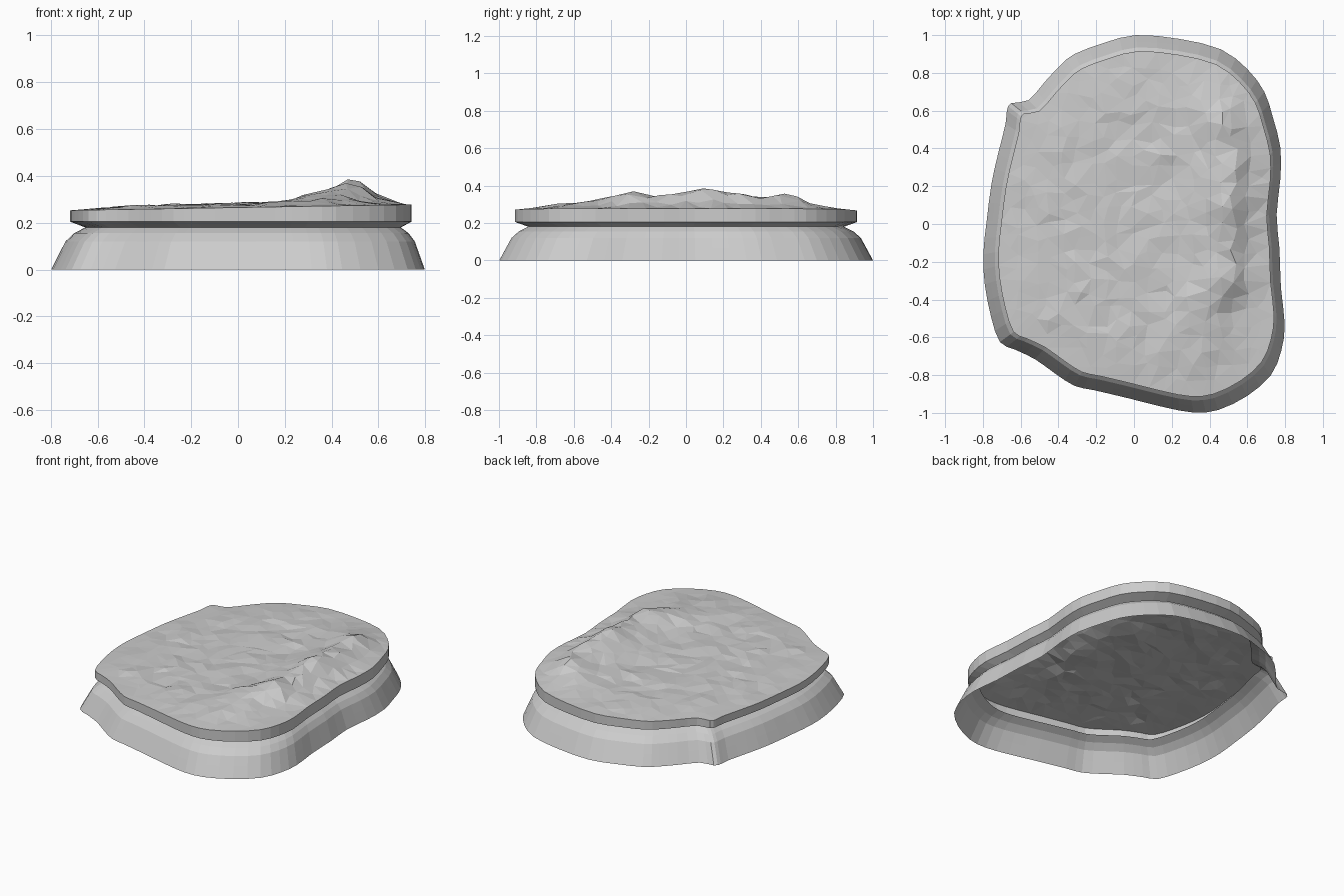
import bpy, math, random
from mathutils import Vector, noise
from mathutils.geometry import delaunay_2d_cdt, intersect_point_line

if "Cube" in bpy.data.objects:
    bpy.data.objects.remove(bpy.data.objects["Cube"])

random.seed(4)

# Footprint of the base, seen from above
PTS = [(.01, 1), (.24, .98), (.46, .925), (.6, .82), (.69, .7), (.735, .565), (.775, .405),
       (.775, .24), (.755, .05), (.77, -.13), (.778, -.34), (.798, -.53), (.78, -.67), (.725, -.8),
       (.6, -.91), (.445, -.985), (.315, -.998), (.16, -.97), (-.02, -.925), (-.21, -.88),
       (-.315, -.857), (-.42, -.79), (-.525, -.715), (-.63, -.665), (-.71, -.625), (-.757, -.49),
       (-.79, -.32), (-.798, -.16), (-.78, .015), (-.755, .21), (-.72, .37), (-.68, .53),
       (-.673, .6), (-.65, .64), (-.56, .655), (-.47, .755), (-.39, .84), (-.315, .9), (-.155, .96)]
PTS = [Vector(p) for p in reversed(PTS)]
OUTLINE = []
for i, p in enumerate(PTS):
    a, q, b = PTS[i - 1], PTS[(i + 1) % len(PTS)], PTS[(i + 2) % len(PTS)]
    OUTLINE += [p, (9 * (p + q) - a - b) / 16]
N = len(OUTLINE)


def make(name, verts, faces):
    me = bpy.data.meshes.new(name)
    me.from_pydata(verts, [], faces)
    me.update()
    ob = bpy.data.objects.new(name, me)
    bpy.context.collection.objects.link(ob)
    return ob


def ring(s):
    return [Vector((p.x * s + .14 * (1 - s), p.y * s)) for p in OUTLINE]


def loft(name, profile):
    """Open shell through scaled copies of the footprint; profile = (scale, z function)."""
    verts = [(p.x, p.y, z(p.x)) for s, z in profile for p in ring(s)]
    faces = [(k * N + i, k * N + (i + 1) % N, (k + 1) * N + (i + 1) % N, (k + 1) * N + i)
             for k in range(len(profile) - 1) for i in range(N)]
    return make(name, verts, faces)


def flat(z):
    return lambda x: z


def edge_z(x):
    return .265 + .017 * x


# Flared skirt and overhanging plate edge, hollow underneath
loft("base_skirt", [(1, flat(0)), (.965, flat(.065)), (.935, flat(.12)), (.895, flat(.155)), (.845, flat(.18))])
loft("plate_rim", [(.845, flat(.18)), (.915, flat(.205)), (.915, edge_z)])

# Ridge crest: y, x position, height above the ground level
CREST = [(-.9, .35, 0), (-.62, .34, .02), (-.48, .38, .045), (-.3, .47, .08), (-.15, .5, .06), (.1, .51, .11),
         (.25, .51, .085), (.4, .52, .065), (.56, .5, .08), (.66, .48, .04), (.9, .4, 0)]


def crest(y):
    for (y0, x0, h0), (y1, x1, h1) in zip(CREST, CREST[1:]):
        if y <= y1:
            t = max(0, (y - y0) / (y1 - y0))
            return x0 + t * (x1 - x0), h0 + t * (h1 - h0)
    return CREST[-1][1:]


BORDER = ring(.915)


def border_distance(p):
    best = 9
    for i in range(N):
        a, b = BORDER[i - 1], BORDER[i]
        c, t = intersect_point_line(p, a, b)
        t = min(1, max(0, t))
        best = min(best, (a + (b - a) * t - p).length)
    return best


def inside(p):
    hit = False
    for i in range(N):
        a, b = BORDER[i - 1], BORDER[i]
        if (a.y > p.y) != (b.y > p.y) and p.x < a.x + (p.y - a.y) / (b.y - a.y) * (b.x - a.x):
            hit = not hit
    return hit


def ground(x, y, d):
    cx, h = crest(y)
    w = .15 if x < cx else .13
    ridge = h * math.exp(-((x - cx) / w) ** 2)
    rough = .013 * noise.noise((x * 7, y * 7, 3)) + .006 * random.uniform(-1, 1)
    fade = min(1, d / .2)
    return edge_z(x) + fade * (.014 * (1 - x * x) + ridge + rough)


# Faceted terrain: jittered points triangulated inside the plate outline
inner = []
STEP = .075
for i in range(-10, 11):
    for j in range(-13, 14):
        p = Vector((i * STEP + random.uniform(-.025, .025), j * STEP + random.uniform(-.025, .025)))
        if inside(p) and border_distance(p) > .04:
            inner.append(p)
res = delaunay_2d_cdt(BORDER + inner, [], [list(range(N))], 1, 1e-5)
verts = []
for p in res[0]:
    d = border_distance(p)
    z = ground(p.x, p.y, d)
    if d < .001:
        # match the rim, whose top follows the same slope
        z = edge_z(p.x)
    verts.append((p.x, p.y, z))
make("terrain_surface", verts, res[2])
